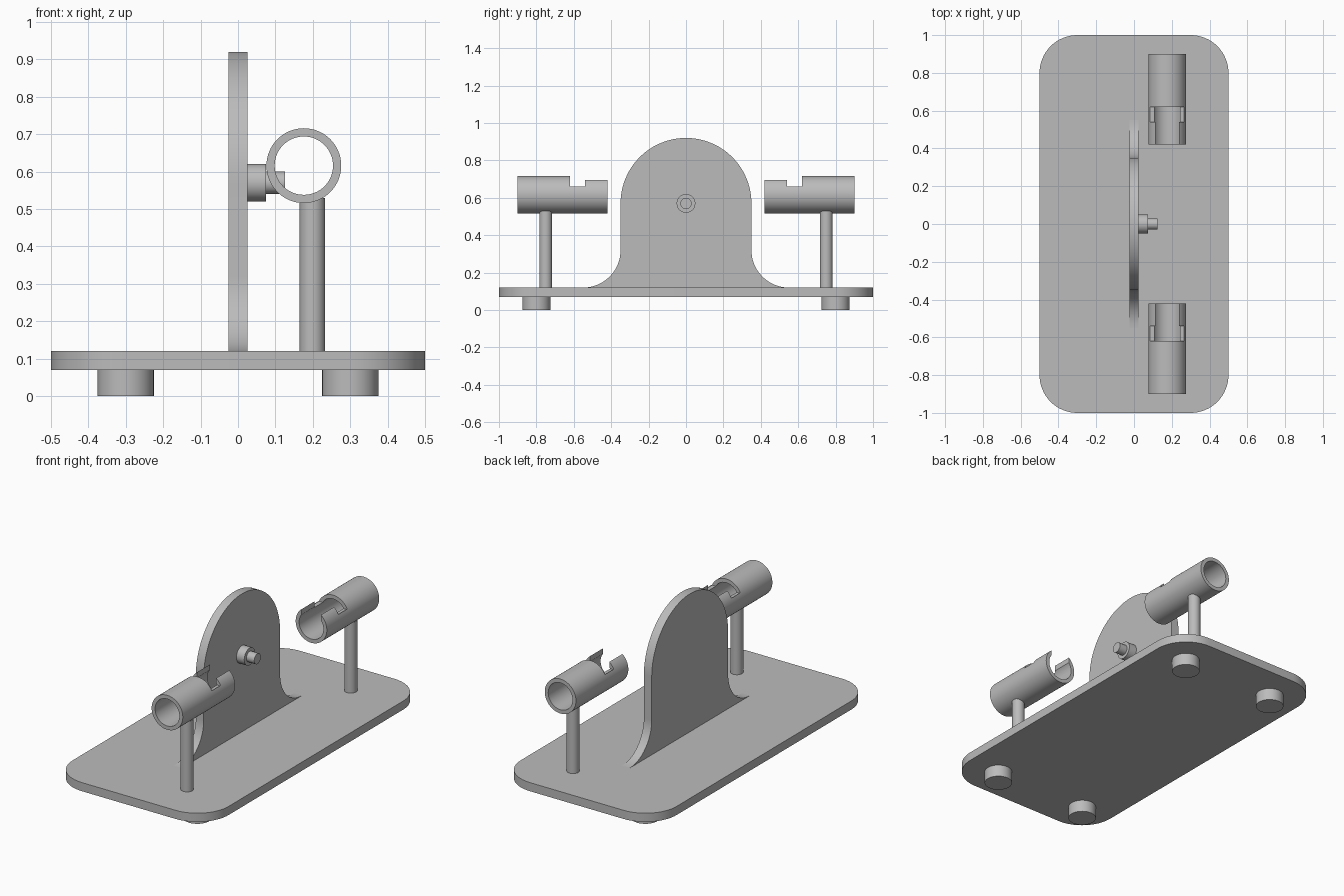
import bpy
import bmesh
from math import sin, cos, pi, radians

if "Cube" in bpy.data.objects:
    bpy.data.objects.remove(bpy.data.objects["Cube"])

grey = bpy.data.materials.new("plain grey")
grey.use_nodes = True
grey.diffuse_color = (0.5, 0.5, 0.5, 1)
grey.node_tree.nodes["Principled BSDF"].inputs["Base Color"].default_value = (0.5, 0.5, 0.5, 1)

TURN = {"x": (0, pi / 2, 0), "y": (pi / 2, 0, 0), "z": (0, 0, 0)}


def finish(obj, name):
    obj.name = name
    obj.data.materials.clear()
    obj.data.materials.append(grey)
    bpy.ops.object.select_all(action="DESELECT")
    obj.select_set(True)
    bpy.context.view_layer.objects.active = obj
    bpy.ops.object.shade_smooth_by_angle(angle=radians(30))
    return obj


def cylinder(name, center, radius, length, axis="z"):
    bpy.ops.mesh.primitive_cylinder_add(vertices=64, radius=radius, depth=length,
                                        location=center, rotation=TURN[axis])
    return finish(bpy.context.object, name)


def box(name, center, size):
    bpy.ops.mesh.primitive_cube_add(size=1, location=center)
    obj = bpy.context.object
    obj.name = name
    obj.scale = size
    return obj


def cut(obj, cutter):
    bpy.context.view_layer.update()
    mod = obj.modifiers.new("cut", "BOOLEAN")
    mod.operation = "DIFFERENCE"
    mod.solver = "EXACT"
    mod.object = cutter
    bpy.context.view_layer.objects.active = obj
    bpy.ops.object.modifier_apply(modifier=mod.name)
    bpy.data.objects.remove(cutter)


def extrude(name, points, offset):
    """Solid made by pushing a flat outline along an offset."""
    bm = bmesh.new()
    face = bm.faces.new([bm.verts.new(p) for p in points])
    result = bmesh.ops.extrude_face_region(bm, geom=[face])
    moved = [g for g in result["geom"] if isinstance(g, bmesh.types.BMVert)]
    bmesh.ops.translate(bm, verts=moved, vec=offset)
    bmesh.ops.recalc_face_normals(bm, faces=bm.faces)
    mesh = bpy.data.meshes.new(name)
    bm.to_mesh(mesh)
    bm.free()
    obj = bpy.data.objects.new(name, mesh)
    bpy.context.collection.objects.link(obj)
    return finish(obj, name)


def arc(cx, cy, r, start, end, steps):
    angles = [radians(start + (end - start) * i / steps) for i in range(steps + 1)]
    return [(cx + r * cos(a), cy + r * sin(a)) for a in angles]


# Base plate with rounded corners
corners = [(0.3, 0.8, 0), (-0.3, 0.8, 90), (-0.3, -0.8, 180), (0.3, -0.8, 270)]
outline = [p for x, y, a in corners for p in arc(x, y, 0.2, a, a + 90, 16)]
extrude("base_plate", [(x, y, 0.07) for x, y in outline], (0, 0, 0.05))

# Four feet
for side, sx in (("left", 1), ("right", -1)):
    for end, sy in (("front", -1), ("back", 1)):
        cylinder(f"{end}_{side}_foot", (0.3 * sx, 0.8 * sy, 0.035), 0.075, 0.07)

# Upright plate: flared foot, straight sides, round top
fillet = arc(0.55, 0.32, 0.2, 270, 180, 16)
dome = arc(0, 0.57, 0.35, 0, 180, 48)
profile = fillet + dome + [(-y, z) for y, z in reversed(fillet)]
extrude("upright_plate", [(-0.025, y, z) for y, z in profile], (0.05, 0, 0))

# Stepped pivot on the upright
cylinder("pivot_boss", (0.05, 0, 0.57), 0.05, 0.05, "x")
cylinder("pivot_pin", (0.1, 0, 0.57), 0.03, 0.05, "x")

# Slotted tubes on posts, mirrored front to back
TX, TZ = 0.176, 0.616
for end, s in (("front", -1), ("back", 1)):
    cylinder(f"{end}_post", (0.199, 0.75 * s, 0.325), 0.034, 0.41)
    tube = cylinder(f"{end}_tube", (TX, 0.66 * s, TZ), 0.1, 0.48, "y")
    cut(tube, cylinder("bore", (TX, 0.66 * s, TZ), 0.078, 0.6, "y"))
    # narrow entry slot, then a wide notch
    cut(tube, box("entry_slot", (TX, 0.47 * s, TZ + 0.1), (0.124, 0.16, 0.2)))
    cut(tube, box("wide_notch", (TX, 0.58 * s, TZ + 0.14), (0.18, 0.08, 0.2)))
    finish(tube, f"{end}_tube")
